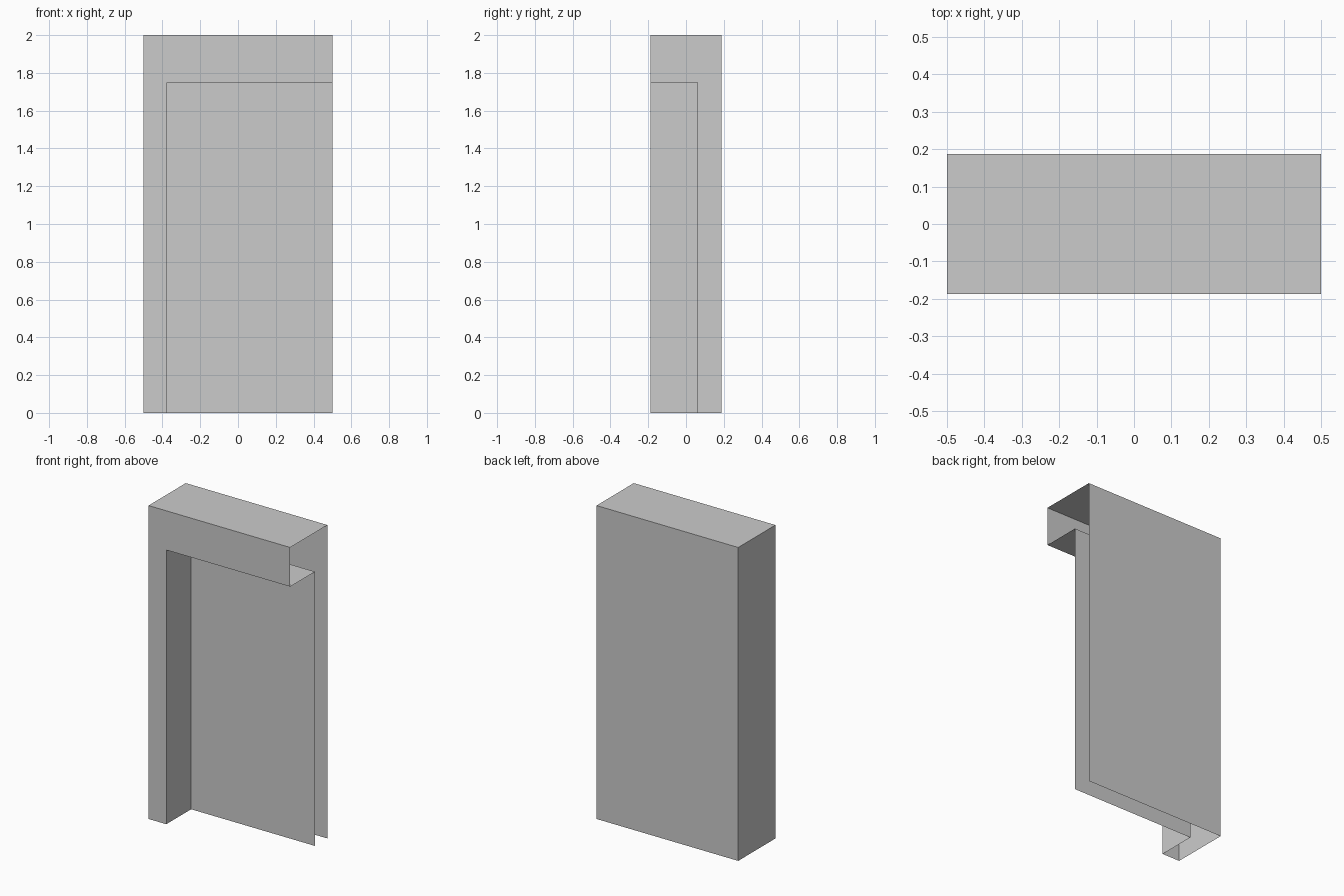
import bpy, bmesh
from mathutils import Vector

if "Cube" in bpy.data.objects:
    bpy.data.objects.remove(bpy.data.objects["Cube"])

L, R, TOP = -0.5, 0.5, 2.0          # outer extents
FRONT, BACK = -0.1875, 0.1875
JAMB, SOFFIT, PANEL = -0.375, 1.75, 0.0625   # recess limits


def shell(name, faces):
    """Open sheet from (outline, outward normal) pairs, welded at shared corners."""
    bm = bmesh.new()
    for outline, outward in faces:
        f = bm.faces.new([bm.verts.new(p) for p in outline])
        f.normal_update()
        if f.normal.dot(Vector(outward)) < 0:
            f.normal_flip()
    bmesh.ops.remove_doubles(bm, verts=bm.verts, dist=1e-5)
    mesh = bpy.data.meshes.new(name)
    bm.to_mesh(mesh)
    bm.free()
    obj = bpy.data.objects.new(name, mesh)
    bpy.context.collection.objects.link(obj)
    return obj


def xz(y, x0, x1, z0, z1):
    return [(x0, y, z0), (x1, y, z0), (x1, y, z1), (x0, y, z1)]


def yz(x, z1, y1):
    return [(x, FRONT, 0), (x, y1, 0), (x, y1, z1), (x, FRONT, z1)]


def xy(z, x0, y1):
    return [(x0, FRONT, z), (R, FRONT, z), (R, y1, z), (x0, y1, z)]


# L-shaped front of the frame: left jamb and lintel
front_outline = [(x, FRONT, z) for x, z in
                 [(L, 0), (JAMB, 0), (JAMB, SOFFIT), (R, SOFFIT), (R, TOP), (L, TOP)]]

# Half door frame: hollow, open along the right end and the bottom
shell("door_frame_half", [
    (front_outline, (0, -1, 0)),
    (xz(BACK, L, R, 0, TOP), (0, 1, 0)),             # back wall
    (yz(L, TOP, BACK), (-1, 0, 0)),                  # outer left side
    (xy(TOP, L, BACK), (0, 0, 1)),                   # top
    (yz(JAMB, SOFFIT, PANEL), (1, 0, 0)),            # jamb reveal
    (xy(SOFFIT, JAMB, PANEL), (0, 0, -1)),           # soffit
    (xz(PANEL, JAMB, R, 0, SOFFIT), (0, -1, 0)),     # recessed door panel
])
